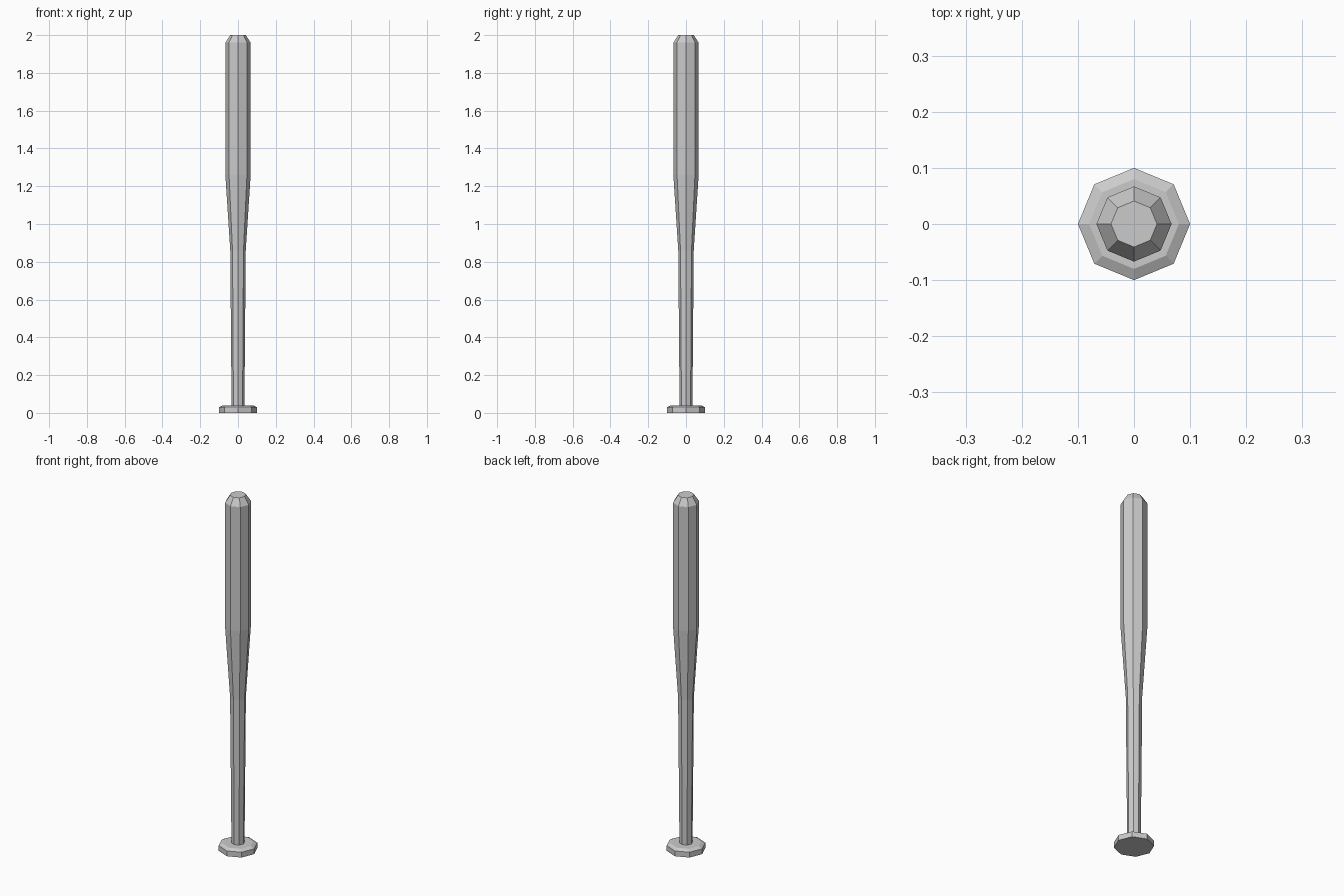
import bpy, bmesh, math

if "Cube" in bpy.data.objects:
    bpy.data.objects.remove(bpy.data.objects["Cube"])

SIDES = 8


def material(name, colour):
    mat = bpy.data.materials.new(name)
    mat.diffuse_color = (*colour, 1.0)
    mat.use_nodes = True
    mat.node_tree.nodes["Principled BSDF"].inputs["Base Color"].default_value = mat.diffuse_color
    return mat


def lathe(name, profile, mat):
    """Closed eight-sided solid from (radius, height) pairs, bottom to top."""
    bm = bmesh.new()
    rings = []
    for r, z in profile:
        rings.append([bm.verts.new((r * math.cos(2 * math.pi * i / SIDES),
                                    r * math.sin(2 * math.pi * i / SIDES), z))
                      for i in range(SIDES)])
    for low, high in zip(rings, rings[1:]):
        for i in range(SIDES):
            j = (i + 1) % SIDES
            bm.faces.new((low[i], low[j], high[j], high[i]))
    bm.faces.new(rings[0][::-1])
    bm.faces.new(rings[-1])
    mesh = bpy.data.meshes.new(name)
    bm.to_mesh(mesh)
    bm.free()
    mesh.materials.append(mat)
    obj = bpy.data.objects.new(name, mesh)
    bpy.context.collection.objects.link(obj)
    return obj


grey = material("light_grey", (0.6, 0.6, 0.6))

# One continuous bat: knob, slim handle, taper, barrel and chamfered tip
lathe("baseball_bat", [
    (0.10, 0.0), (0.10, 0.03), (0.08, 0.04),      # knob
    (0.034, 0.04), (0.041, 0.86),                 # handle
    (0.067, 1.26), (0.067, 1.96), (0.041, 2.0),   # barrel and tip
], grey)
